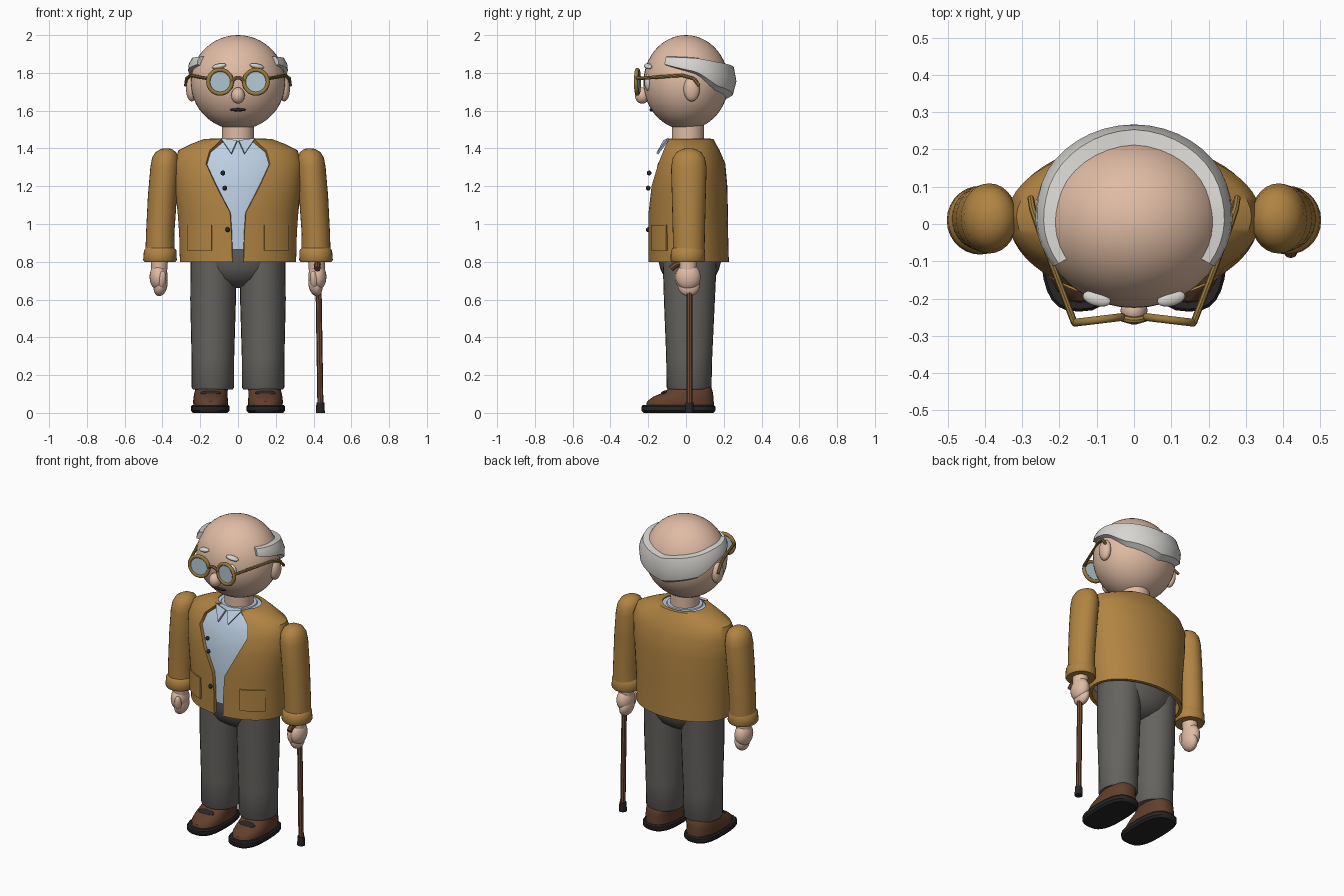
import bpy, math
from math import sin, cos, pi, radians, sqrt, asin

if "Cube" in bpy.data.objects:
    bpy.data.objects.remove(bpy.data.objects["Cube"])

def mat(name, c):
    m = bpy.data.materials.new(name)
    m.diffuse_color = (*c, 1)
    m.use_nodes = True
    m.node_tree.nodes["Principled BSDF"].inputs["Base Color"].default_value = m.diffuse_color
    return m

SKIN = mat("skin", (0.74, 0.50, 0.37))
TAN = mat("jacket_cloth", (0.44, 0.23, 0.055))
BLUE = mat("shirt_cloth", (0.50, 0.62, 0.76))
GREY = mat("trouser_cloth", (0.13, 0.125, 0.115))
LEATHER = mat("leather", (0.12, 0.05, 0.025))
DARK = mat("dark", (0.02, 0.018, 0.018))
WHITE = mat("hair_white", (0.68, 0.67, 0.64))
GOLD = mat("brass", (0.33, 0.20, 0.05))
GLASS = mat("glass", (0.45, 0.58, 0.66))
WOOD = mat("wood", (0.17, 0.07, 0.035))

def mesh(name, verts, faces, m, thick=0, offset=-1):
    me = bpy.data.meshes.new(name)
    me.from_pydata(verts, [], faces)
    ob = bpy.data.objects.new(name, me)
    bpy.context.collection.objects.link(ob)
    me.materials.append(m)
    if thick:
        mod = ob.modifiers.new("thickness", 'SOLIDIFY')
        mod.thickness, mod.offset = thick, offset
    return ob

def grid(name, rows, m, closed=True, caps=True, thick=0):
    """Skin rows of points; rows run counter-clockwise, stacked upward."""
    n, k = len(rows[0]), len(rows)
    faces = [(i*n+j, i*n+(j+1) % n, (i+1)*n+(j+1) % n, (i+1)*n+j)
             for i in range(k-1) for j in range(n if closed else n-1)]
    if caps:
        faces += [tuple(range(n))[::-1], tuple(range((k-1)*n, k*n))]
    return mesh(name, [p for r in rows for p in r], faces, m, thick)

def loft(name, rings, m, n=28, power=2):
    """Rings are (cx, cy, z, rx, ry), from the bottom up."""
    def pt(cx, cy, z, rx, ry, a):
        f = lambda v: math.copysign(abs(v)**(2/power), v)
        return (cx + rx*f(cos(a)), cy + ry*f(sin(a)), z)
    return grid(name, [[pt(*r, 2*pi*j/n) for j in range(n)] for r in rings], m)

def ball(name, loc, r, m, rot=(0, 0, 0), seg=24):
    bpy.ops.mesh.primitive_uv_sphere_add(segments=seg, ring_count=seg*2//3, location=loc, rotation=rot)
    ob = bpy.context.object
    ob.name, ob.scale = name, r
    ob.data.materials.append(m)
    return ob

def tube(name, pts, r, m, smooth=False):
    cu = bpy.data.curves.new(name, 'CURVE')
    cu.dimensions, cu.bevel_depth, cu.bevel_resolution, cu.use_fill_caps = '3D', r, 2, True
    if smooth:
        sp = cu.splines.new('BEZIER')
        sp.bezier_points.add(len(pts)-1)
        for b, p in zip(sp.bezier_points, pts):
            b.co, b.handle_left_type, b.handle_right_type = p, 'AUTO', 'AUTO'
        sp.resolution_u = 5
    else:
        sp = cu.splines.new('POLY')
        sp.points.add(len(pts)-1)
        for b, p in zip(sp.points, pts):
            b.co = (*p, 1)
    ob = bpy.data.objects.new(name, cu)
    bpy.context.collection.objects.link(ob)
    cu.materials.append(m)

# Head, neck, nose, mouth
HX, HY, HZ, HC = 0.25, 0.225, 0.25, 1.75
ball("head", (0, 0, HC), (HX, HY, HZ), SKIN, seg=40)
loft("neck", [(0, 0.01, 1.40, .085, .085), (0, 0.01, 1.56, .085, .085)], SKIN)
ball("nose", (0, -.232, 1.68), (.036, .038, .043), SKIN)
ball("mouth", (0, -.182, 1.605), (.042, .012, .009), DARK)

# Hair fringe wrapped round the back of the head
def lerp(x, table):
    for a, b in zip(table, table[1:]):
        if x <= b[0]:
            t = (x-a[0]) / (b[0]-a[0])
            return [p + (q-p)*t for p, q in zip(a[1:], b[1:])]
    return table[-1][1:]

edge = [(0, 1.83, 1.645), (50, 1.86, 1.70), (75, 1.878, 1.785), (120, 1.885, 1.835)]
hair = []
for d in range(-120, 121, 8):
    zt, zb = lerp(abs(d), edge)
    fat = .03 + .012*cos(radians(d))
    row = []
    for z, off in ((zb, -.02), (zt+.005, -.02), (zt, fat*.95), (zt*.6+zb*.4, fat), (zt*.2+zb*.8, fat*.75)):
        s = sqrt(1 - ((z-HC)/HZ)**2)
        row.append(((HX*s+off)*sin(radians(d)), (HY*s+off)*cos(radians(d)), z))
    hair.append(row)
grid("hair_fringe", hair, WHITE)

# Paired face parts and spectacles
for s, side in ((-1, "left"), (1, "right")):
    ball(side+"_ear", (s*.245, .03, 1.715), (.03, .043, .066), SKIN)
    ball(side+"_eye", (s*.095, -.2, 1.75), (.032, .02, .045), WHITE)
    ball(side+"_eyebrow", (s*.1, -.2, 1.835), (.039, .02, .014), WHITE, (0, s*.2, s*.25))
    yaw = -s*.12
    bpy.ops.mesh.primitive_torus_add(location=(s*.095, -.257, 1.753), rotation=(pi/2, 0, yaw),
                                     major_radius=.063, minor_radius=.011, major_segments=32, minor_segments=10)
    bpy.context.object.name = side+"_lens_rim"
    bpy.context.object.data.materials.append(GOLD)
    bpy.ops.mesh.primitive_cylinder_add(vertices=32, radius=.06, depth=.008,
                                        location=(s*.095, -.257, 1.753), rotation=(pi/2, 0, yaw))
    bpy.context.object.name = side+"_lens"
    bpy.context.object.data.materials.append(GLASS)
    tube(side+"_temple_arm", [(s*.16, -.265, 1.77), (s*.215, -.12, 1.78), (s*.252, -.02, 1.787),
                              (s*.272, .04, 1.77), (s*.277, .07, 1.732)], .009, GOLD)
tube("glasses_bridge", [(-.037, -.25, 1.755), (0, -.258, 1.775), (.037, -.25, 1.755)], .01, GOLD, True)

# Jacket: open shell (z, rx, ry, cy, half width of front opening)
J = [(.80, .308, .213, .014, .03), (.95, .312, .211, .012, .034), (1.06, .32, .211, .011, .042),
     (1.2, .335, .207, .012, .115), (1.32, .34, .19, .018, .17), (1.39, .315, .158, .02, .15),
     (1.425, .245, .138, .02, .11), (1.45, .18, .125, .02, .085), (1.452, .135, .105, .02, .075)]
rows = []
for z, rx, ry, cy, hw in J:
    a0 = asin(hw/rx)
    rows.append([(rx*sin(a), cy - ry*cos(a), z) for a in (a0 + (2*pi-2*a0)*j/48 for j in range(49))])
grid("jacket", rows, TAN, closed=False, caps=False, thick=.02)

# Shirt inside the jacket
loft("shirt", [(0, lerp(z, J)[2], z-.004, lerp(z, J)[0]-.022, lerp(z, J)[1]-.022)
               for z in (.87, .95, 1.06, 1.2, 1.32, 1.39, 1.425, 1.45)], BLUE, n=40)
loft("shirt_collar", [(0, .012, 1.42, .125, .115), (0, .012, 1.452, .105, .1)], BLUE)
for i, (x, y, z) in enumerate(((-.08, -.195, 1.27), (-.07, -.2, 1.19), (-.055, -.2, .97))):
    ball(f"button_{i+1}", (x, y, z), (.013, .012, .013), DARK, seg=14)

# Trouser seat
loft("trouser_seat", [(0, .02, .662, .04, .03), (0, .02, .675, .10, .08), (0, .02, .71, .175, .13),
                      (0, .02, .76, .225, .155), (0, .02, .81, .25, .168), (0, .02, .872, .26, .175)], GREY)

for s, side in ((-1, "left"), (1, "right")):
    # Collar flap and patch pocket
    mesh(side+"_collar_flap", [(s*.09, -.09, 1.452), (s*.035, -.152, 1.372), (s*.004, -.115, 1.44)],
         [(0, 1, 2)], BLUE, .012, 0)
    xs = [s*.205 + .065*(t/4-1) for t in range(9)]
    grid(side+"_pocket", [[(x, .012 - .219*sqrt(1-(x/.319)**2), z) for x in xs] for z in (.86, .995)],
         TAN, closed=False, caps=False, thick=.016)

    # Sleeve and turned cuff
    loft(side+"_sleeve", [(s*.413, .015, .82, .078, .083), (s*.412, .015, .95, .075, .085),
                          (s*.4, .015, 1.15, .077, .09), (s*.388, .015, 1.3, .076, .094),
                          (s*.385, .015, 1.35, .07, .085), (s*.382, .015, 1.38, .055, .066),
                          (s*.38, .015, 1.397, .03, .035), (s*.38, .015, 1.401, .008, .01)], TAN)
    loft(side+"_cuff", [(s*.413, .01, .80, .083, .086), (s*.413, .01, .81, .089, .092),
                        (s*.412, .01, .86, .086, .09), (s*.412, .012, .875, .074, .08)], TAN)

    # Hand
    loft(side+"_wrist", [(s*.418, .01, .74, .042, .045), (s*.415, .01, .83, .046, .05)], SKIN)
    ball(side+"_palm", (s*.42, .012, .72), (.048, .066, .072), SKIN)
    ball(side+"_fingers", (s*.41, .015, .675), (.036, .058, .058), SKIN, (0, -s*.2, 0))
    ball(side+"_thumb", (s*.402, -.035, .705), (.021, .022, .048), SKIN, (.2, -s*.1, 0))

    # Trouser leg with hem
    loft(side+"_trouser_leg", [(s*.133, .016, .125, .106, .113), (s*.133, .016, .135, .112, .119),
                               (s*.133, .017, .3, .113, .122), (s*.132, .018, .6, .121, .135),
                               (s*.13, .02, .85, .12, .145)], GREY)

    # Shoe: sole, upper, strap
    fx = s*.147
    loft(side+"_sole", [(fx, -.04, 0, .092, .185), (fx, -.04, .012, .103, .195),
                        (fx, -.04, .034, .103, .195), (fx, -.04, .042, .096, .188)], DARK, power=2.8)
    loft(side+"_shoe", [(s*.145, -.032, .035, .09, .18), (s*.145, -.03, .06, .093, .177),
                        (s*.145, -.015, .085, .09, .16), (s*.143, .008, .105, .088, .135),
                        (s*.14, .02, .125, .086, .118), (s*.138, .025, .142, .08, .105)], LEATHER, power=2.4)
    ball(side+"_shoe_strap", (s*.145, -.115, .105), (.055, .022, .012), DARK, (.5, 0, 0), 16)

# Walking cane in the right hand
tube("cane_shaft", [(.436, .018, .05), (.425, .018, .76)], .016, WOOD)
tube("cane_handle", [(.425, .018, .74), (.424, .012, .775), (.422, -.02, .788),
                     (.42, -.06, .78), (.42, -.08, .762)], .017, WOOD, True)
loft("cane_tip", [(.436, .018, 0, .024, .024), (.436, .018, .055, .021, .021)], DARK, n=16)

# Bake curves and modifiers, then smooth while keeping hard edges
bpy.ops.object.select_all(action='SELECT')
bpy.context.view_layer.objects.active = bpy.data.objects["head"]
bpy.ops.object.convert(target='MESH')
bpy.ops.object.shade_smooth_by_angle(angle=radians(40))
